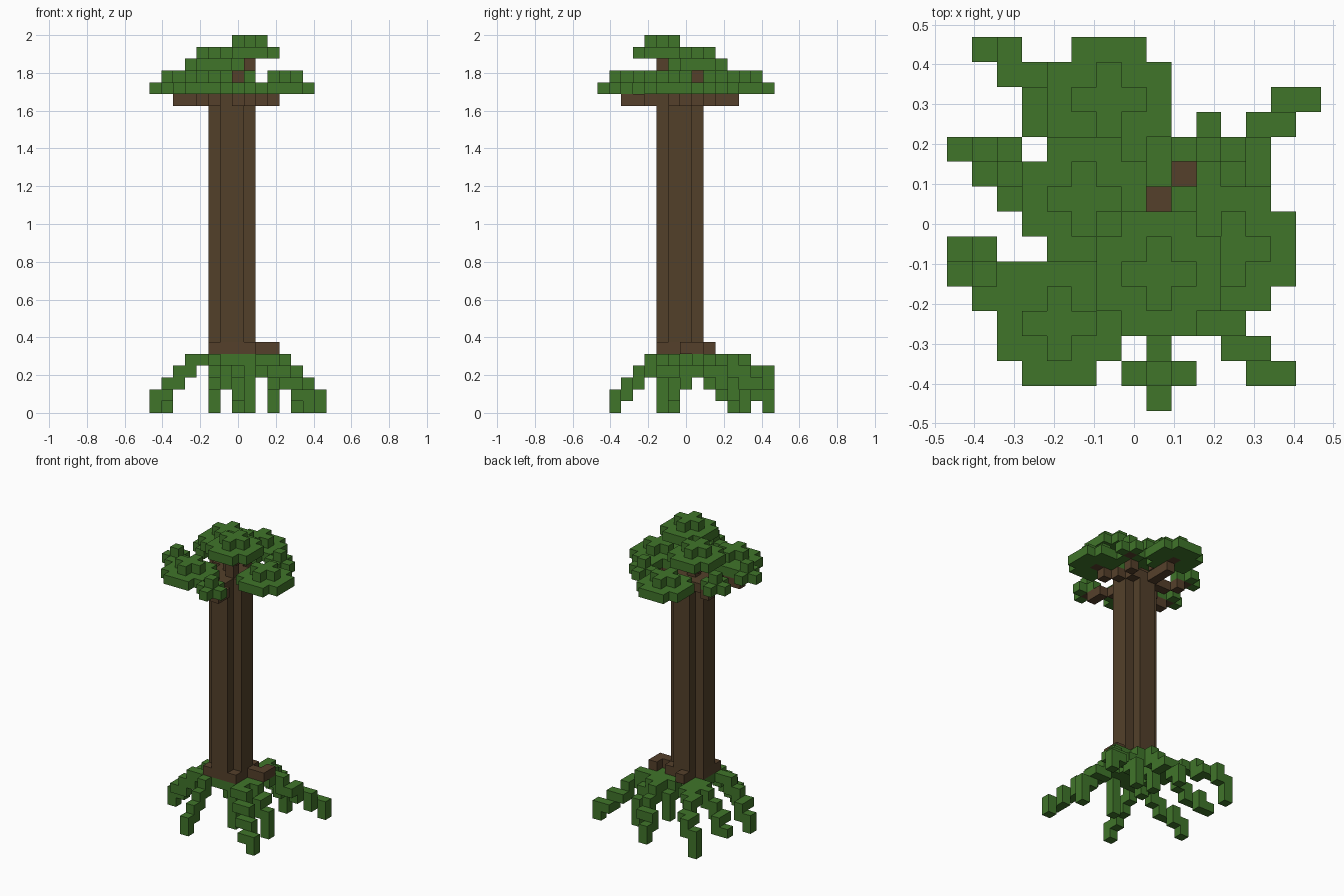
import bpy
import bmesh
from mathutils import Vector

CELL = 0.0625
HALF = 7.5 * CELL  # grid is 15 cells wide, centred
STEP = {"e": (1, 0, 0), "w": (-1, 0, 0), "n": (0, 1, 0),
        "s": (0, -1, 0), "u": (0, 0, 1), "d": (0, 0, -1)}

default = bpy.data.objects.get("Cube")
if default:
    bpy.data.objects.remove(default, do_unlink=True)


def make_material(name, rgb):
    mat = bpy.data.materials.new(name)
    mat.use_nodes = True
    color = (*rgb, 1)
    mat.diffuse_color = color
    mat.node_tree.nodes["Principled BSDF"].inputs["Base Color"].default_value = color
    return mat


bark = make_material("trunk brown", (0.086, 0.051, 0.023))
wood = make_material("branch brown", (0.091, 0.051, 0.024))
green = make_material("leaf green", (0.051, 0.178, 0.023))

used = set()


def build(name, cells, mat):
    """Join unit cells into one blocky shell, leaving out inner faces."""
    cells = set(cells) - used
    used.update(cells)
    bm = bmesh.new()
    for cell in sorted(cells):
        centre = Vector(cell) + Vector((0.5, 0.5, 0.5))
        for step in STEP.values():
            if tuple(a + b for a, b in zip(cell, step)) in cells:
                continue
            normal = Vector(step)
            side = Vector((normal.y, normal.z, normal.x))
            up = normal.cross(side)
            corners = [centre + (normal + side * a + up * b) / 2
                       for a, b in ((-1, -1), (1, -1), (1, 1), (-1, 1))]
            bm.faces.new([bm.verts.new(c * CELL - Vector((HALF, HALF, 0)))
                          for c in corners])
    bmesh.ops.remove_doubles(bm, verts=bm.verts, dist=CELL / 100)
    mesh = bpy.data.meshes.new(name)
    bm.to_mesh(mesh)
    bm.free()
    mesh.materials.append(mat)
    obj = bpy.data.objects.new(name, mesh)
    bpy.context.collection.objects.link(obj)


def walk(x, y, z, path):
    """Cells passed on a path of compass, up and down steps."""
    cells = [(x, y, z)]
    for letter in path:
        cells.append(tuple(a + b for a, b in zip(cells[-1], STEP[letter])))
    return cells


def limb(start, end):
    """Cells on a straight line, stepping diagonally where it must."""
    start, end = Vector(start), Vector(end)
    count = int(max(abs(d) for d in end - start))
    return [tuple(int(v + 0.5) for v in start.lerp(end, i / count))
            for i in range(count + 1)]


def disc(x, y, z, radius):
    """Square patch with its corners cut off; radius one gives a plus."""
    span = range(-radius, radius + 1)
    return [(x + a, y + b, z) for a in span for b in span
            if abs(a) + abs(b) < 2 * radius or radius == 0]


# Trunk: a square column with notched corners
square = [(x, y) for x in range(5, 9) for y in range(5, 9)]
column = [c for c in square if not (c[0] in (5, 8) and c[1] in (5, 8))]
build("trunk", [(x, y, z) for x, y in column for z in range(6, 27)], bark)

# Flared collar with short stubs at the foot of the trunk
collar = [(x, y, 5) for x, y in square if (x, y) != (5, 8)]
build("trunk_collar", collar + walk(9, 7, 5, "en") + [(6, 9, 5)], wood)

# Clumps: centre and radius of the lower disc, and the trunk cell it grows from
clumps = {
    "north": ((6, 12, 27), 2, (6, 7)),
    "southwest": ((4, 3, 27), 2, (6, 6)),
    "east": ((11, 6, 27), 2, (7, 7)),
    "south": ((8, 1, 27), 1, (7, 6)),
    "west": ((1, 5, 27), 1, (6, 6)),
    "northwest": ((2, 9, 27), 1, (6, 7)),
    "northeast": ((10, 10, 27), 1, (7, 7)),
}
# Branches spread flat under the canopy and end in the clump centre
FORK = 26
for name, ((x, y, z), radius, (tx, ty)) in clumps.items():
    flat = limb((tx, ty, FORK), (x, y, FORK))[:-1]
    build(name + "_branch", flat + [(x, y, z)], wood)

# Two steep branches carry the upper clumps
build("upper_left_branch", [(6, 7, 27), (5, 8, 28), (5, 8, 29)], wood)
build("upper_right_branch",
      walk(7, 6, 27, "u") + walk(8, 5, 29, "u"), wood)
clumps["middle"] = ((5, 8, 29), 2, None)
clumps["top"] = ((8, 5, 30), 2, None)

# Leaves: a wide disc with a smaller one on top
for name, ((x, y, z), radius, _) in clumps.items():
    build(name + "_leaves",
          disc(x, y, z, radius) + disc(x, y, z + 1, radius - 1), green)

# Stilt roots stepping down to the ground
build("root_crown", [(x, y, 4) for x, y in square], green)
roots = [
    (9, 5, "sedsedsedsed"),
    (9, 8, "enedendnedned"),
    (5, 9, "nwnwndnwndwdd"),
    (8, 9, "nndndnwdnd"),
    (5, 5, "sdsdsdsd"),
    (9, 6, "edesdedd"),
    (4, 5, "wdwdwndwd"),
    (4, 8, "nwdwdwndw"),
    (8, 5, "dddd"),
    (9, 9, "ndedndd"),
    (7, 9, "dndd"),
    (6, 8, "dsd"),
]
for number, (x, y, path) in enumerate(roots, 1):
    build(f"stilt_root_{number}", walk(x, y, 4, path), green)
